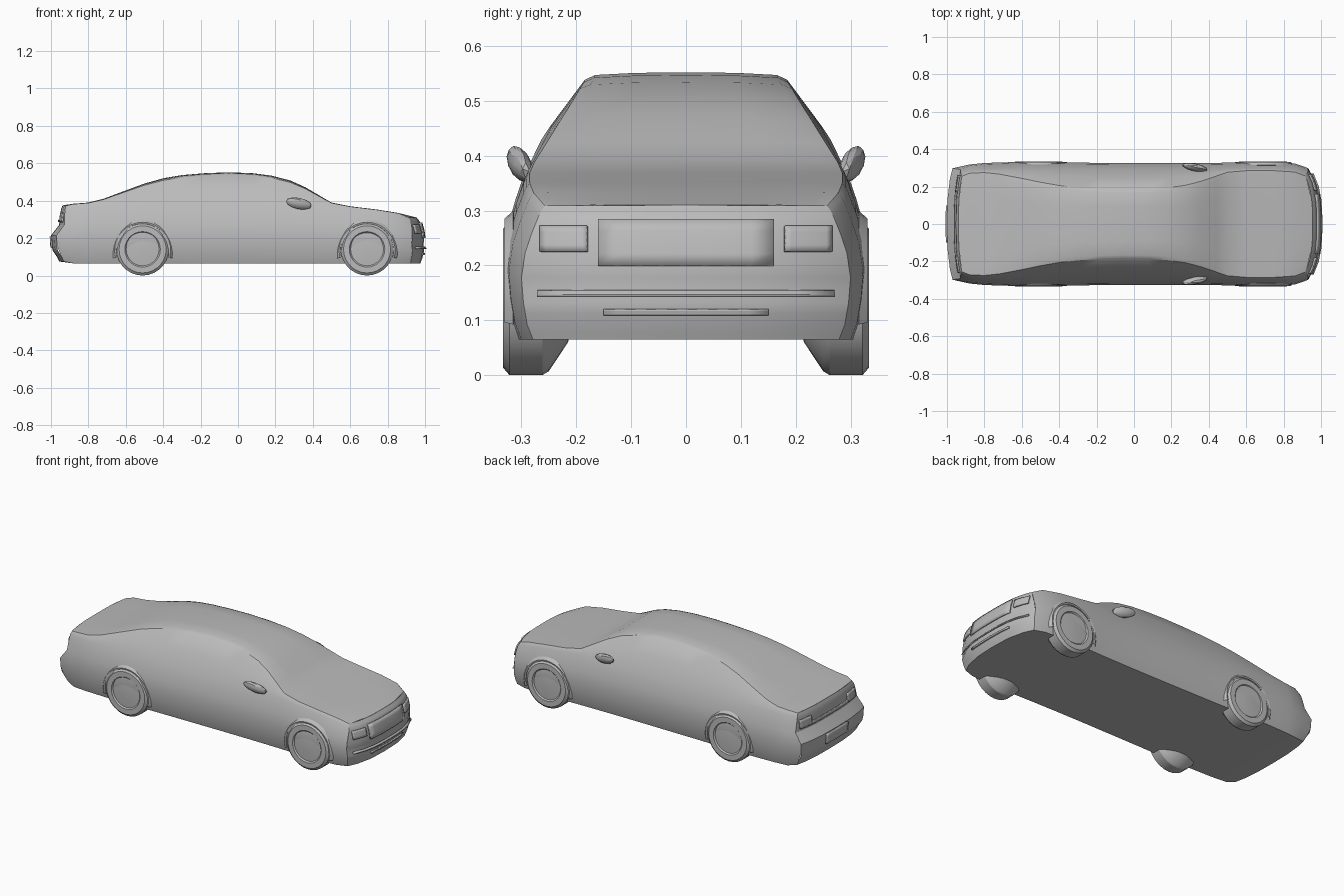
import bpy, bmesh, math
from mathutils import Vector

if "Cube" in bpy.data.objects:
    bpy.data.objects.remove(bpy.data.objects["Cube"])

paint = bpy.data.materials.new("plain grey")
paint.use_nodes = True
GREY = (0.5, 0.5, 0.5, 1)
paint.diffuse_color = GREY
paint.node_tree.nodes["Principled BSDF"].inputs["Base Color"].default_value = GREY


def finish(bm, name, angle=30):
    bmesh.ops.remove_doubles(bm, verts=bm.verts[:], dist=0.0005)
    bmesh.ops.dissolve_degenerate(bm, edges=bm.edges[:], dist=0.0003)
    bmesh.ops.recalc_face_normals(bm, faces=bm.faces[:])
    me = bpy.data.meshes.new(name)
    bm.to_mesh(me)
    bm.free()
    me.materials.append(paint)
    ob = bpy.data.objects.new(name, me)
    bpy.context.collection.objects.link(ob)
    bpy.ops.object.select_all(action="DESELECT")
    ob.select_set(True)
    bpy.context.view_layer.objects.active = ob
    bpy.ops.object.shade_smooth_by_angle(angle=math.radians(angle))
    return ob


def skin(bm, rows, closed=False):
    """Join neighbouring rows of points with quads."""
    grid = [[bm.verts.new(p) for p in row] for row in rows]
    for a, b in zip(grid, grid[1:]):
        n = len(a)
        for i in range(n if closed else n - 1):
            j = (i + 1) % n
            bm.faces.new((a[i], a[j], b[j], b[i]))


def lookup(table, v):
    """Linear interpolation in (key, value) pairs."""
    if v <= table[0][0]:
        return table[0][1]
    for (a, p), (b, q) in zip(table, table[1:]):
        if v <= b:
            return p + (q - p) * (v - a) / (b - a)
    return table[-1][1]


# Side profiles of the nose and tail: height, x
NOSE = [(.065, .975), (.1, .988), (.145, .998), (.152, .99), (.19, .995),
        (.24, .988), (.285, .975), (.31, .955)]
TAIL = [(.075, -.955), (.1, -.968), (.14, -.995), (.22, -1), (.235, -.985),
        (.265, -.957), (.35, -.948), (.375, -.938)]


def end_x(front, y, z):
    curve = (abs(y) / .3) ** 3
    return lookup(NOSE, z) - .065 * curve if front else lookup(TAIL, z) + .03 * curve


# Body stations: x, half width, top height
STATIONS = [(-.88, .318, .384), (-.8, .326, .39), (-.72, .329, .41), (-.6, .332, .455),
            (-.5, .332, .492), (-.4, .33, .52), (-.3, .328, .537), (-.18, .327, .547),
            (-.05, .326, .552), (.08, .325, .547), (.18, .325, .534), (.28, .325, .508),
            (.36, .326, .472), (.44, .327, .425), (.5, .328, .39), (.6, .331, .37),
            (.75, .331, .352), (.86, .323, .334)]
SIDE = [(0, .93), (.12, .965), (.3, .988), (.5, 1), (.7, .978), (.87, .935), (1, .895)]
COLUMNS = (1, .8, .45, 0, -.45, -.8, -1)


def half_section(w, top, base):
    belt = min(.36, top - .02)
    pts = [(w * k, base + (belt - base) * f) for f, k in SIDE]
    h, yb = top - belt, w * SIDE[-1][1]
    edge = yb - .56 * h
    return pts + [(yb - .24 * h, belt + .5 * h), (edge, top - .07 * h),
                  (edge * .9, top - .025 * h), (edge * .5, top - .005 * h)]


def section(half, top, base):
    floor = [(half[0][0] * c, base) for c in COLUMNS[1:-1]]
    return ([(-y, z) for y, z in half] + [(0, top)] + half[::-1] + floor)


# Body shell with bonnet, cabin and boot in one skin
bm = bmesh.new()
tail_half, nose_half = half_section(.298, .375, .075), half_section(.3, .31, .065)
rows = [[(end_x(False, y, z), y, z) for y, z in section(tail_half, .375, .075)]]
for x, w, top in STATIONS:
    rows.append([(x, y, z) for y, z in section(half_section(w, top, .065), top, .065)])
rows.append([(end_x(True, y, z), y, z) for y, z in section(nose_half, .31, .065)])
skin(bm, rows, closed=True)

# Nose and tail faces, bowed in plan
for front, half, top in ((False, tail_half, .375), (True, nose_half, .31)):
    levels = []
    for a, b in zip(half, half[1:]):
        levels += [a, ((a[0] + b[0]) / 2, (a[1] + b[1]) / 2)]
    levels += [half[-1], (0, top)]
    skin(bm, [[(end_x(front, y * c, z), y * c, z) for c in COLUMNS] for y, z in levels])
finish(bm, "body_shell")


# Raised panels that follow the nose or tail
def panel(name, front, ya, yb, za, zb, lift=.005):
    bm = bmesh.new()
    out = lift if front else -lift
    rows = []
    for i in range(5):
        z = za + (zb - za) * i / 4
        rows.append([(end_x(front, y, z) + out, y, z)
                     for y in [ya + (yb - ya) * j / 8 for j in range(9)]])
    skin(bm, rows)
    ob = finish(bm, name)
    mod = ob.modifiers.new("thickness", "SOLIDIFY")
    mod.thickness, mod.offset = .009, 0


panel("grille", True, -.16, .16, .2, .283)
panel("front_bumper_strip", True, -.27, .27, .143, .152)
panel("lower_intake_bar", True, -.15, .15, .11, .12, .003)
panel("number_plate", False, -.1, .1, .15, .21, .003)
panel("boot_trim", False, -.2, .2, .285, .3, .003)
for side, word in ((1, "left"), (-1, "right")):
    panel(word + "_headlight", True, side * .18, side * .265, .225, .272, .003)
    panel(word + "_tail_light", False, side * .17, side * .26, .285, .335, .003)


# Wheels turned from a profile: y, radius
WHEEL = [(.2, 0), (.215, .08), (.25, .133), (.262, .14), (.322, .14), (.334, .126),
         (.334, .095), (.327, .088), (.331, .03), (.331, 0)]


def wheel(name, x, side):
    bm = bmesh.new()
    rows = []
    for y, r in WHEEL:
        ring = [math.tau * i / 28 for i in range(28)]
        rows.append([(x + r * math.cos(a), side * y, .14 + r * math.sin(a)) for a in ring])
    skin(bm, rows, closed=True)
    finish(bm, name)


# Slim lip around each wheel opening
def arch(name, x, side):
    bm = bmesh.new()
    rows = []
    for i in range(19):
        a = math.radians(-15 + 210 * i / 18)
        rows.append([(x + r * math.cos(a), side * y, .135 + r * math.sin(a))
                     for r, y in ((.14, .31), (.142, .329), (.15, .331), (.165, .315))])
    skin(bm, rows, closed=True)
    finish(bm, name, 50)


# Faceted door mirror, swept back from the pillar
def mirror(name, side):
    bm = bmesh.new()
    bmesh.ops.create_icosphere(bm, subdivisions=2, radius=1)
    for v in bm.verts:
        p = v.co
        v.co = Vector((.325 + .07 * p.x, side * (.303 + .021 * p.y - .012 * p.x),
                       .385 + .03 * p.z - .012 * p.x + .008 * p.y))
    finish(bm, name, 20)


for side, word in ((1, "left"), (-1, "right")):
    for x, end in ((.69, "front"), (-.51, "rear")):
        wheel(f"{end}_{word}_wheel", x, side)
        arch(f"{end}_{word}_arch_lip", x, side)
    mirror(word + "_door_mirror", side)
